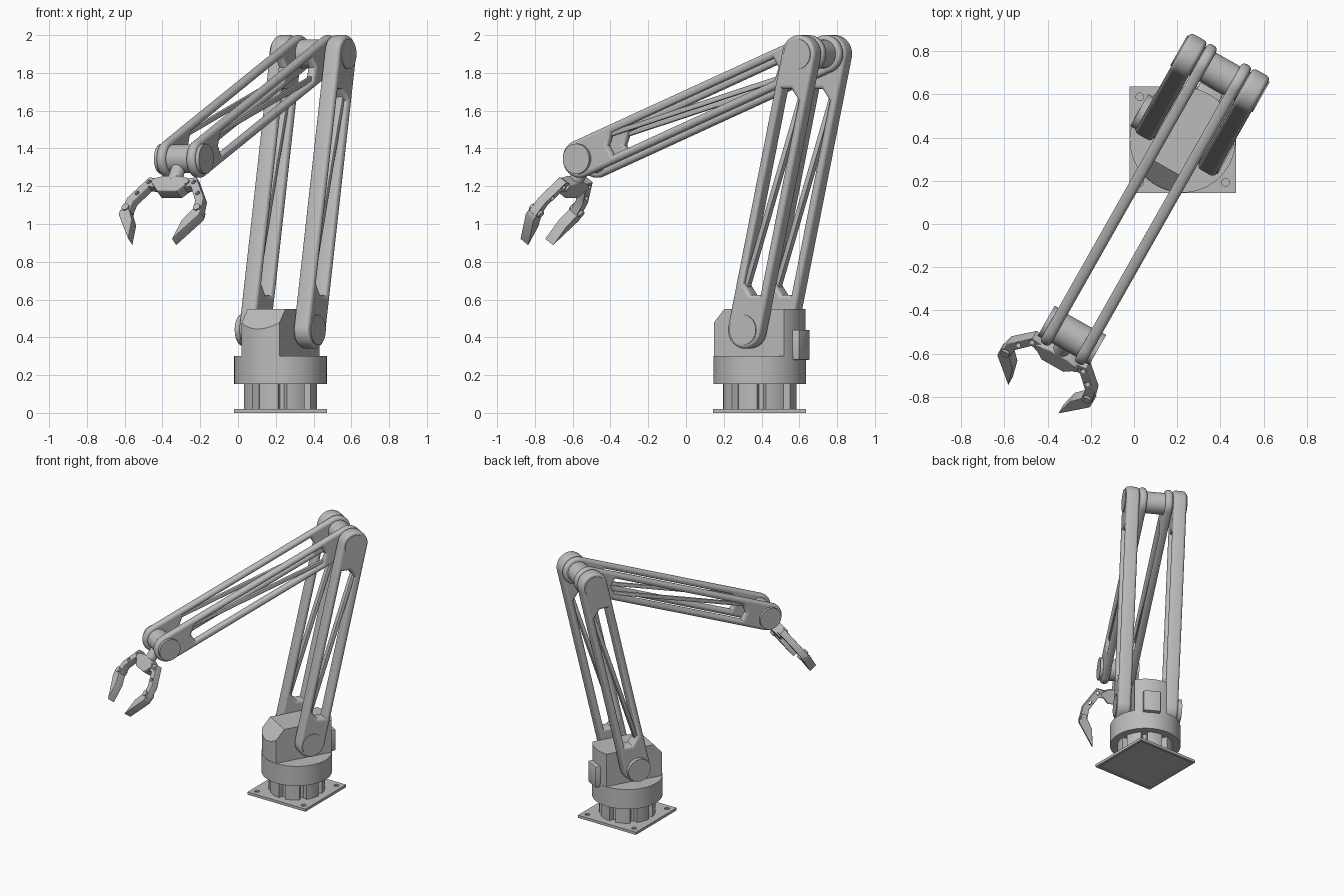
import bpy, bmesh, math
from mathutils import Matrix, Vector

if "Cube" in bpy.data.objects:
    bpy.data.objects.remove(bpy.data.objects["Cube"])

# Arm assembly is yawed about the turret axis
BASE = Matrix.Translation((0.225, 0.39, 0))
ROOT = BASE @ Matrix.Rotation(math.radians(-29.5), 4, 'Z')
RX = Matrix.Rotation(math.radians(90), 4, 'Y')      # cylinder axis -> side axis

GREY = bpy.data.materials.new('dark_grey_metal')
GREY.diffuse_color = (0.5, 0.5, 0.5, 1)
GREY.use_nodes = True
GREY.node_tree.nodes["Principled BSDF"].inputs["Base Color"].default_value = GREY.diffuse_color


def frame(origin, x, y, z):
    m = Matrix((x, y, z)).transposed().to_4x4()
    m.translation = origin
    return m


def smooth(ob):
    bpy.ops.object.select_all(action='DESELECT')
    ob.select_set(True)
    bpy.context.view_layer.objects.active = ob
    bpy.ops.object.shade_smooth_by_angle(angle=math.radians(35))
    ob.data.materials.clear()
    ob.data.materials.append(GREY)
    return ob


def finish(bm, name, matrix):
    bmesh.ops.recalc_face_normals(bm, faces=bm.faces)
    me = bpy.data.meshes.new(name)
    bm.to_mesh(me)
    bm.free()
    ob = bpy.data.objects.new(name, me)
    bpy.context.collection.objects.link(ob)
    ob.matrix_world = matrix
    return smooth(ob)


def cylinder(name, r, depth, matrix, cuts=(), seg=48):
    bm = bmesh.new()
    bmesh.ops.create_cone(bm, cap_ends=True, segments=seg, radius1=r, radius2=r, depth=depth)
    for co, no in cuts:
        geom = bm.verts[:] + bm.edges[:] + bm.faces[:]
        res = bmesh.ops.bisect_plane(bm, geom=geom, plane_co=co, plane_no=no, clear_outer=True)
        edges = [e for e in res['geom_cut'] if isinstance(e, bmesh.types.BMEdge)]
        bmesh.ops.holes_fill(bm, edges=edges, sides=0)
    return finish(bm, name, matrix)


def box(name, size, matrix, bevel=0.006):
    bm = bmesh.new()
    bmesh.ops.create_cube(bm, size=1, matrix=Matrix.Diagonal((*size, 1)))
    bmesh.ops.bevel(bm, geom=bm.edges[:], offset=bevel, segments=2, affect='EDGES', profile=0.5)
    return finish(bm, name, matrix)


def plate(name, outlines, thick, matrix, bevel=0.0):
    """Filled outline with holes, extruded about its own plane."""
    cu = bpy.data.curves.new(name, 'CURVE')
    cu.dimensions, cu.fill_mode = '2D', 'BOTH'
    cu.extrude, cu.bevel_depth, cu.offset = thick / 2 - bevel, bevel, -bevel
    cu.bevel_resolution = 3
    for pts in outlines:
        sp = cu.splines.new('POLY')
        sp.points.add(len(pts) - 1)
        for p, (x, y) in zip(sp.points, pts):
            p.co = (x, y, 0, 1)
        sp.use_cyclic_u = True
    ob = bpy.data.objects.new(name, cu)
    bpy.context.collection.objects.link(ob)
    ob.matrix_world = matrix
    bpy.ops.object.select_all(action='DESELECT')
    ob.select_set(True)
    bpy.context.view_layer.objects.active = ob
    bpy.ops.object.convert(target='MESH')
    return smooth(bpy.context.view_layer.objects.active)


def arc(cx, cy, r, a0, a1, n):
    return [(cx + r * math.cos(math.radians(a0 + (a1 - a0) * i / n)),
             cy + r * math.sin(math.radians(a0 + (a1 - a0) * i / n))) for i in range(n + 1)]


def circle(cx, cy, r, n=16):
    return arc(cx, cy, r, 0, 360, n)[:-1]


def square(h):
    return [(-h, -h), (h, -h), (h, h), (-h, h)]


def arm(name, p0, p1, inner, outer, cap0, cap1):
    """Pair of slotted side frames between two pivots (side-plane y, z)."""
    d = Vector((0, p1[0] - p0[0], p1[1] - p0[1]))
    L = d.length
    d.normalize()
    R = 0.1
    rim = arc(0, 0, R, 90, 270, 20) + arc(L, 0, R, -90, 90, 20)
    w = 0.056
    slot = [(0.2, -w), (L - 0.24, -w), (L - 0.19, 0), (L - 0.2, w), (0.24, w), (0.19, 0)]
    t = outer - inner
    for side, label in ((1, 'right'), (-1, 'left')):
        o = Vector((side * (inner + outer) / 2, p0[0], p0[1]))
        m = ROOT @ frame(o, d, Vector((1, 0, 0)).cross(d), Vector((1, 0, 0)))
        plate(f'{name}_frame_{label}', [rim, slot], t, m, min(0.02, t * 0.4))
        # diagonal brace inside the slot
        a, b = Vector((0.2, 0.055, 0)), Vector((L - 0.2, -0.055, 0))
        ang = math.atan2(b.y - a.y, b.x - a.x)
        box(f'{name}_brace_{label}', ((b - a).length, 0.028, t * 0.45),
            m @ Matrix.Translation((a + b) / 2) @ Matrix.Rotation(ang, 4, 'Z'))
        # pivot caps
        for x, cap, end in ((0, cap0, 'near'), (L, cap1, 'far')):
            if cap:
                cylinder(f'{name}_cap_{end}_{label}', 0.08, cap + 0.02,
                         m @ Matrix.Translation((x, 0, side * (t / 2 + cap / 2 - 0.01))))


# Floor plate with bolt holes, hollow underneath
h, k = 0.246, 0.198
plate('floor_plate', [square(h)] +
      [circle(sx * k, sy * k, 0.018) for sx in (-1, 1) for sy in (-1, 1)],
      0.01, BASE @ Matrix.Translation((0, 0, 0.015)))
plate('floor_plate_rim', [square(h), square(h - 0.018)], 0.01,
      BASE @ Matrix.Translation((0, 0, 0.005)))
plate('floor_plate_underside', [square(h - 0.018)], 0.004,
      BASE @ Matrix.Translation((0, 0, 0.008)))

# Pedestal with vertical recesses
ped = []
for i in range(8):
    a = i * 45 + 10
    ped += arc(0, 0, 0.195, a, a + 31, 5) + arc(0, 0, 0.16, a + 34, a + 42, 2)
plate('pedestal', [ped], 0.14, BASE @ Matrix.Translation((0, 0, 0.088)))

# Rotating turret: disc, narrowed upper body with sloped front, motor box
cylinder('turret_disc', 0.245, 0.15, ROOT @ Matrix.Translation((0, 0, 0.227)), seg=64)
cylinder('turret_body', 0.243, 0.26, ROOT @ Matrix.Translation((0, 0, 0.42)), seg=64, cuts=(
    ((0.115, 0, 0), (1, 0, 0)), ((-0.115, 0, 0), (-1, 0, 0)),
    ((0, -0.15, 0.13), (0, -0.75, 0.66))))
box('motor_box', (0.12, 0.12, 0.16), ROOT @ Matrix.Translation((0, 0.213, 0.36)))

# Arm links
SHOULDER, ELBOW, WRIST = (0.02, 0.44), (0.35, 1.9), (-1.04, 1.345)
arm('upper_arm', SHOULDER, ELBOW, 0.12, 0.213, 0.006, 0.006)
arm('forearm', ELBOW, WRIST, 0.065, 0.117, 0, 0.02)

# Left shoulder encoder cap
cylinder('shoulder_end_cap', 0.085, 0.04, ROOT @ Matrix.Translation((-0.222, 0.02, 0.44)) @ RX)

# Cross shafts at the joints
for name, (y, z), r, w in (('shoulder_shaft', SHOULDER, 0.08, 0.26),
                           ('elbow_shaft', ELBOW, 0.076, 0.26),
                           ('wrist_roller', WRIST, 0.076, 0.15)):
    cylinder(name, r, w, ROOT @ Matrix.Translation((0, y, z)) @ RX)

# Gripper: x = side, y = reach direction
g = Vector((0, -0.59, -0.807)).normalized()
X = Vector((1, 0, 0))
G = ROOT @ frame(Vector((-0.01, *WRIST)), X, g, X.cross(g))
cylinder('gripper_neck', 0.038, 0.1,
         G @ Matrix.Translation((0, 0.105, 0)) @ Matrix.Rotation(math.radians(90), 4, 'X'))
plate('gripper_palm', [[(-0.045, 0.135), (0.045, 0.135), (0.1, 0.15), (0.1, 0.19),
                        (0.06, 0.235), (-0.06, 0.235), (-0.1, 0.19), (-0.1, 0.15)]],
      0.075, G, 0.008)
W = 0.92
for s, label in ((W, 'right'), (-W, 'left')):
    link = [(0.08, 0.15), (0.155, 0.137), (0.252, 0.27), (0.268, 0.37),
            (0.21, 0.385), (0.203, 0.29), (0.14, 0.197), (0.08, 0.205)]
    tip = [(0.268, 0.355), (0.266, 0.385), (0.145, 0.545), (0.165, 0.42), (0.21, 0.35)]
    plate(f'finger_link_{label}',
          [[(s * x, y) for x, y in link], circle(s * 0.148, 0.168, 0.012, 12),
           circle(s * 0.2, 0.24, 0.012, 12)], 0.05, G, 0.004)
    plate(f'finger_tip_{label}', [[(s * x, y) for x, y in tip]], 0.06, G, 0.003)
    for x, y in ((0.1, 0.172), (0.236, 0.34)):
        cylinder(f'finger_pin_{label}', 0.02, 0.075, G @ Matrix.Translation((s * x, y, 0)), seg=20)
